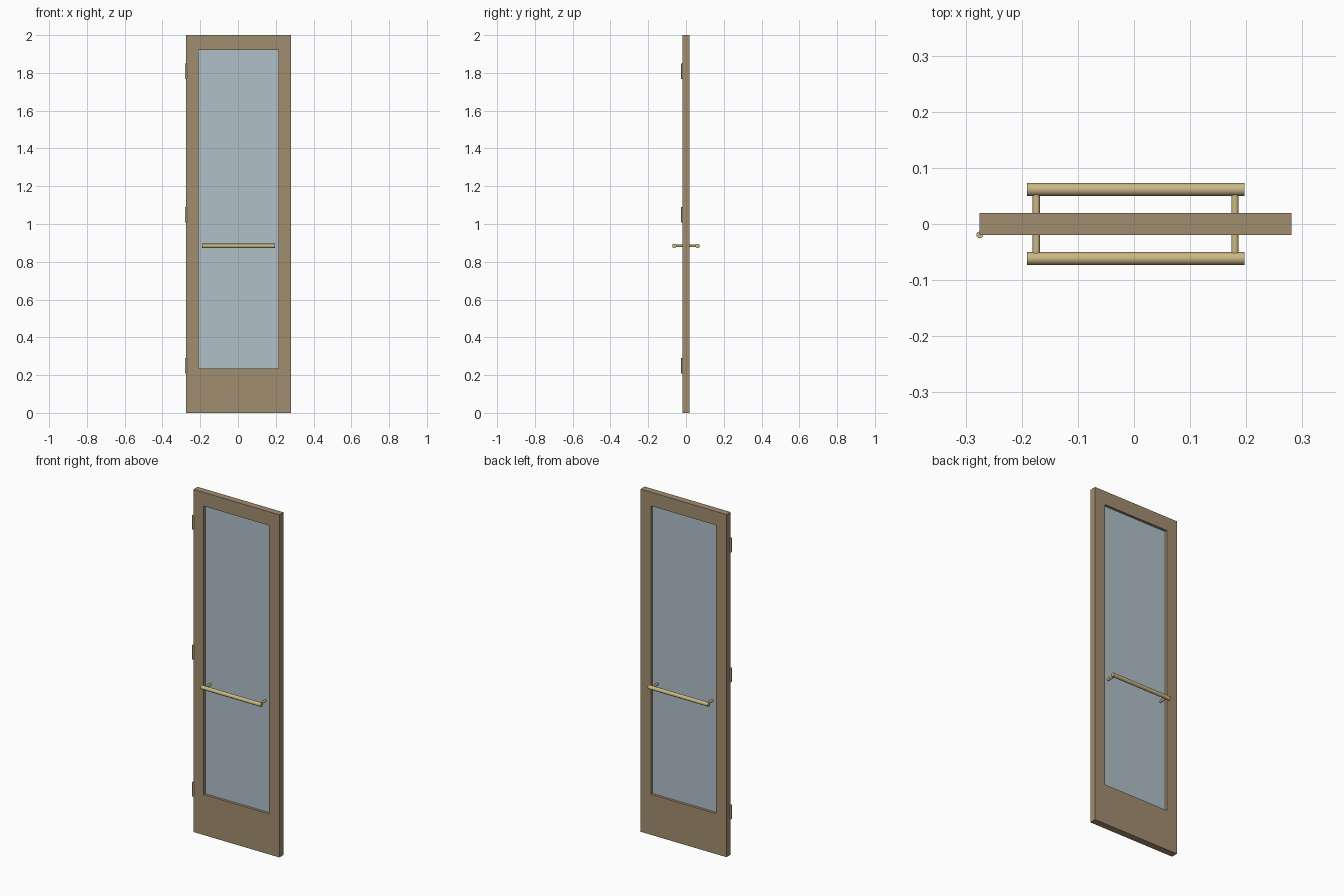
import bpy, bmesh, math
from mathutils import Matrix, Vector

if "Cube" in bpy.data.objects:
    bpy.data.objects.remove(bpy.data.objects["Cube"])


def material(name, rgb):
    m = bpy.data.materials.new(name)
    m.diffuse_color = (*rgb, 1.0)
    m.use_nodes = True
    m.node_tree.nodes["Principled BSDF"].inputs["Base Color"].default_value = m.diffuse_color
    return m


WOOD = material("tan wood", (0.362, 0.270, 0.162))
GLASS = material("pale blue glass", (0.434, 0.533, 0.584))
BRASS = material("brass", (0.597, 0.479, 0.238))

# Main dimensions
X0, X1, DEPTH, HEIGHT = -0.275, 0.281, 0.0195, 2.0
GX0, GX1, GZ0, GZ1 = -0.208, 0.214, 0.236, 1.92
MID = (X0 + X1) / 2
HANDLE_Z, HANDLE_Y, GLASS_HALF = 0.884, 0.0615, 0.004


def finish(bm, name, mat):
    bmesh.ops.recalc_face_normals(bm, faces=bm.faces)
    me = bpy.data.meshes.new(name)
    bm.to_mesh(me)
    bm.free()
    me.materials.append(mat)
    ob = bpy.data.objects.new(name, me)
    bpy.context.collection.objects.link(ob)
    return ob


def rod(name, start, end, radius, mat, sides=16):
    """Round rod between two points, smooth sides and sharp caps."""
    a, b = Vector(start), Vector(end)
    turn = (b - a).to_track_quat('Z', 'Y').to_matrix().to_4x4()
    bm = bmesh.new()
    bmesh.ops.create_cone(bm, cap_ends=True, segments=sides, radius1=radius,
                          radius2=radius, depth=(b - a).length,
                          matrix=Matrix.Translation((a + b) / 2) @ turn)
    ob = finish(bm, name, mat)
    bpy.context.view_layer.objects.active = ob
    ob.select_set(True)
    bpy.ops.object.shade_smooth_by_angle(angle=math.radians(40))
    ob.select_set(False)
    return ob


# Door frame: a rectangular ring extruded through the door depth
bm = bmesh.new()


def corners(x0, x1, z0, z1, y):
    return [bm.verts.new((x, y, z)) for x, z in
            ((x0, z0), (x1, z0), (x1, z1), (x0, z1))]


outer = corners(X0, X1, 0, HEIGHT, -DEPTH)
inner = corners(GX0, GX1, GZ0, GZ1, -DEPTH)
for i in range(4):
    j = (i + 1) % 4
    bm.faces.new((outer[i], outer[j], inner[j], inner[i]))
ring = bmesh.ops.extrude_face_region(bm, geom=bm.faces[:])
bmesh.ops.translate(bm, vec=(0, 2 * DEPTH, 0),
                    verts=[g for g in ring["geom"] if isinstance(g, bmesh.types.BMVert)])
finish(bm, "door_frame", WOOD)

# Glass pane, recessed on both sides
bm = bmesh.new()
size = Matrix.Diagonal((GX1 - GX0, 2 * GLASS_HALF, GZ1 - GZ0, 1))
bmesh.ops.create_cube(bm, size=1, matrix=Matrix.Translation(
    ((GX0 + GX1) / 2, 0, (GZ0 + GZ1) / 2)) @ size)
finish(bm, "glass_pane", GLASS)

# Pull bars with two standoffs on each face
for side, s in (("front", -1), ("back", 1)):
    rod(f"{side}_pull_bar", (MID - 0.194, s * HANDLE_Y, HANDLE_Z),
        (MID + 0.194, s * HANDLE_Y, HANDLE_Z), 0.0115, BRASS)
    for end, dx in (("left", -0.177), ("right", 0.177)):
        rod(f"{side}_{end}_standoff", (MID + dx, s * GLASS_HALF, HANDLE_Z),
            (MID + dx, s * (HANDLE_Y - 0.004), HANDLE_Z), 0.0065, BRASS)

# Hinge knuckles on the front left edge
for name, z in (("lower", 0.25), ("middle", 1.05), ("upper", 1.808)):
    rod(f"{name}_hinge", (X0, -0.0195, z - 0.041), (X0, -0.0195, z + 0.041),
        0.006, BRASS)
